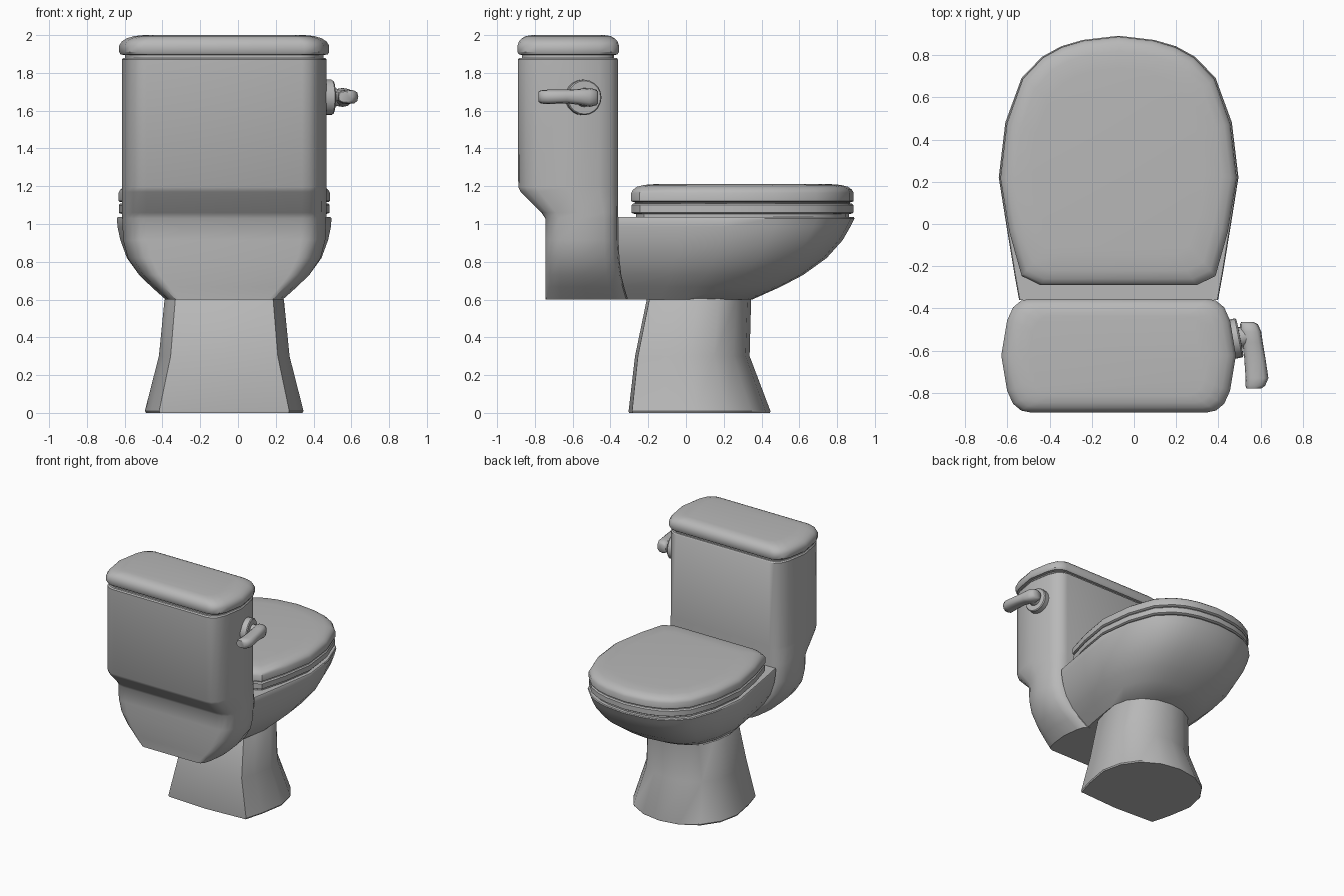
import bpy, bmesh
from math import sin, cos, pi, radians
from mathutils import Matrix, Vector

CX = -0.073  # body axis; the lever makes the whole model symmetric about x = 0

grey = bpy.data.materials.new("dark_grey")
grey.diffuse_color = (.48, .48, .48, 1)


def loft(name, rings, angle=35):
    """Skin a stack of equal-length point rings and cap both ends."""
    bm = bmesh.new()
    vs = [[bm.verts.new(p) for p in r] for r in rings]
    n = len(vs[0])
    for a, b in zip(vs, vs[1:]):
        for i in range(n):
            j = (i + 1) % n
            bm.faces.new((a[i], a[j], b[j], b[i]))
    bm.faces.new(vs[0])
    bm.faces.new(vs[-1])
    bmesh.ops.recalc_face_normals(bm, faces=bm.faces)
    me = bpy.data.meshes.new(name)
    bm.to_mesh(me)
    bm.free()
    me.materials.append(grey)
    ob = bpy.data.objects.new(name, me)
    bpy.context.collection.objects.link(ob)
    bpy.ops.object.select_all(action='DESELECT')
    ob.select_set(True)
    bpy.context.view_layer.objects.active = ob
    bpy.ops.object.shade_smooth_by_angle(angle=radians(angle))
    return ob


def mirror(half):
    """Close a half outline (x >= 0) by mirroring it in x."""
    return half + [(-x, y) for x, y in reversed(half) if x > 0]


def ring(outline, hw, y0, y1, z):
    """Fit a unit outline (x -1..1, y 0..1) to a half width and y range."""
    return [(CX + x * hw, y0 + t * (y1 - y0), z) for x, t in outline]


TANK = mirror([(.76, 0), (.83, .015), (.9, .075), (.95, .19), (1, .5),
               (.95, .81), (.9, .925), (.83, .985), (.76, 1)])
FRONT = [(1, .464), (.945, .672), (.81, .84), (.64, .92), (.48, .96), (.3, .984), (0, 1)]
BOWL = mirror([(.83, 0), (.87, .1), (.93, .264)] + FRONT)
SEAT = mirror([(.66, 0), (.82, .037), (.925, .215), (1, .43), (.945, .65),
               (.81, .83), (.64, .915), (.48, .957), (.3, .983), (0, 1)])
BASE = mirror([(0, 0), (.82, .025), (.92, .22), (1, .48), (.92, .69), (.71, .86),
               (.38, .965), (0, 1)])

# Tank: full upper box, sloped back, tapering lower body
loft("tank", [ring(TANK, hw, y0, y1, z) for hw, y0, y1, z in [
    (.31, -.745, -.31, .6), (.385, -.745, -.33, .667), (.45, -.745, -.345, .73),
    (.51, -.745, -.355, .82), (.535, -.745, -.36, .915), (.54, -.745, -.36, 1.03),
    (.541, -.765, -.36, 1.06), (.542, -.875, -.36, 1.17), (.542, -.888, -.36, 1.195),
    (.542, -.89, -.36, 1.87), (.535, -.883, -.367, 1.88)]])

# Tank lid with a shadow gap below
loft("tank_lid", [ring(TANK, .556 - dx, -.892 + dy, -.355 - dy, z) for dx, dy, z in [
    (.03, .025, 1.87), (.03, .025, 1.895), (.008, .008, 1.897), (0, 0, 1.91),
    (0, 0, 1.945), (.015, .008, 1.967), (.04, .022, 1.983), (.08, .045, 1.995),
    (.13, .08, 2.0)]])

# Bowl
loft("bowl", [ring(BOWL, hw, y0, y1, z) for hw, y0, y1, z in [
    (.31, -.31, .35, .6), (.385, -.33, .5, .667), (.45, -.345, .62, .73),
    (.515, -.355, .745, .82), (.55, -.36, .83, .915), (.565, -.36, .87, .985),
    (.568, -.36, .892, 1.03), (.563, -.36, .888, 1.037)]])

# Seat ring and seat lid, each standing on a recessed neck
def seat_part(name, levels):
    loft(name, [ring(SEAT, .56 - d, -.29 + d, .888 - d, z) for d, z in levels])

seat_part("seat", [(.025, 1.03), (.025, 1.053), (.01, 1.055), (.002, 1.06),
                   (.002, 1.1), (.01, 1.109), (.02, 1.11)])
seat_part("seat_lid", [(.02, 1.105), (.02, 1.115), (.008, 1.116), (0, 1.122),
                       (0, 1.165), (.01, 1.182), (.03, 1.197), (.07, 1.207),
                       (.15, 1.213)])

# Pedestal, nearly flat at the back and round at the front
loft("pedestal", [ring(BASE, hw, y0, y1, z) for hw, y0, y1, z in [
    (.415, -.302, .445, 0), (.42, -.304, .447, .01), (.346, -.27, .337, .3),
    (.316, -.208, .345, .6), (.3, -.19, .33, .62)]])

# Flush handle: round plate and neck square to the curved tank side
turn = Matrix.Translation((.458, -.547, 1.67)) @ Matrix.Rotation(radians(11), 4, 'Z')
loft("handle_plate", [[turn @ Vector((x, r * cos(a), r * sin(a)))
                       for a in [2 * pi * i / 20 for i in range(20)]]
                      for x, r in [(-.02, .094), (.038, .094), (.045, .088),
                                   (.046, .05), (.09, .042)]])


# Flush lever: rounded-box sections running backwards along y
def boxy(v):
    return abs(v) ** .75 * (1 if v > 0 else -1)

loft("handle_lever", [[(x + rx * boxy(cos(a)), y, 1.67 + dz + rz * boxy(sin(a)))
                       for a in [2 * pi * i / 12 for i in range(12)]]
                      for y, x, rx, rz, dz in [
    (-.465, .538, .03, .028, 0), (-.475, .545, .042, .042, 0),
    (-.51, .553, .05, .05, 0), (-.56, .562, .048, .043, .003),
    (-.63, .572, .05, .036, .005), (-.73, .583, .054, .038, .003),
    (-.765, .575, .047, .036, .003), (-.78, .568, .035, .028, .003)]], 50)
